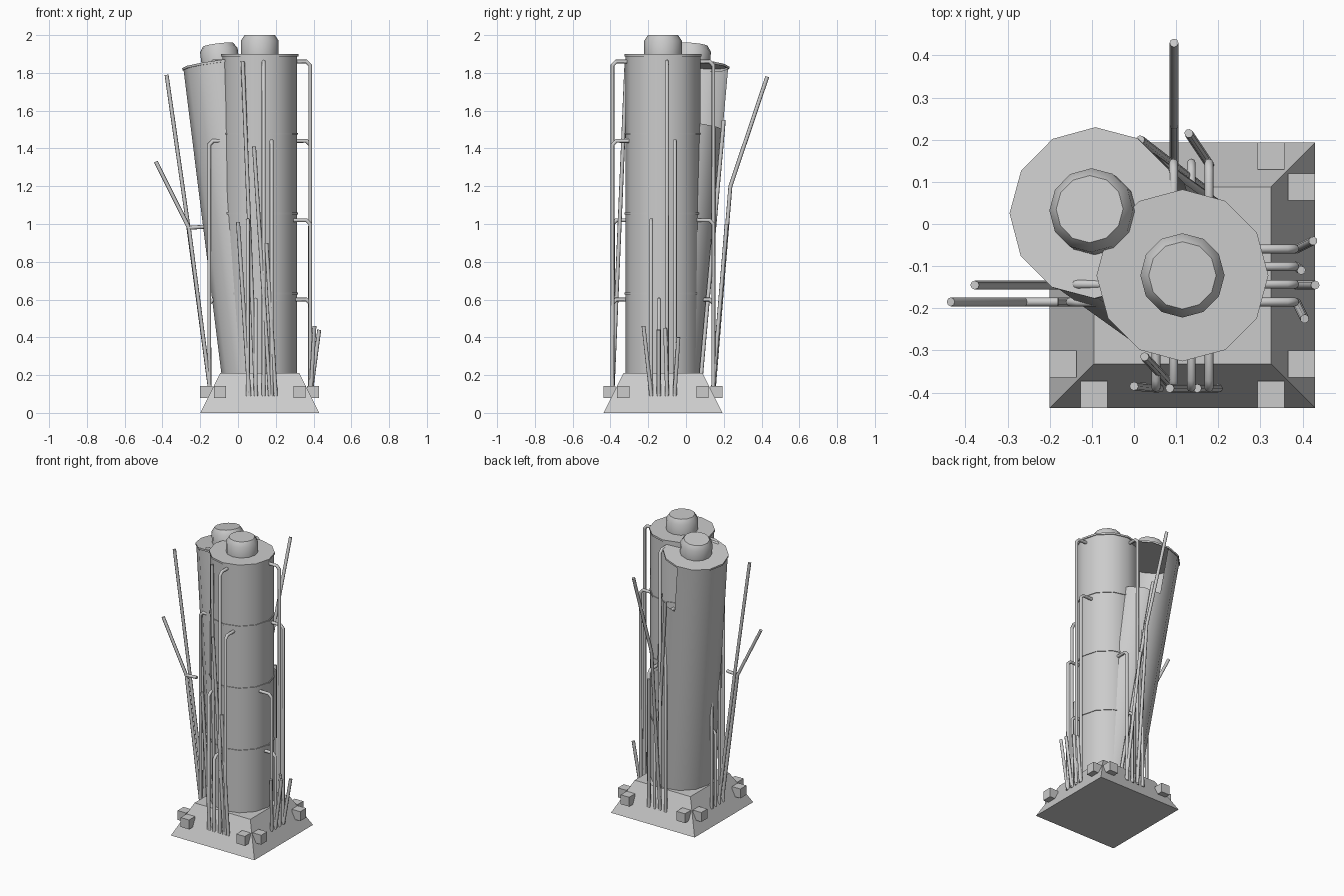
import bpy, bmesh
from math import radians, cos, sin, atan2, degrees
from mathutils import Matrix, Vector

if "Cube" in bpy.data.objects:
    bpy.data.objects.remove(bpy.data.objects["Cube"], do_unlink=True)

grey = bpy.data.materials.new("plain_grey")
grey.use_nodes = True
grey.diffuse_color = (0.6, 0.6, 0.6, 1)
grey.node_tree.nodes["Principled BSDF"].inputs["Base Color"].default_value = (0.6, 0.6, 0.6, 1)

CX, CY = 0.115, -0.122      # tower axis
SIDES = 12
FOOT = 0.21                 # top of the plinth


def finish(name, bm, smooth=False):
    mesh = bpy.data.meshes.new(name)
    bm.to_mesh(mesh)
    bm.free()
    mesh.materials.append(grey)
    obj = bpy.data.objects.new(name, mesh)
    bpy.context.collection.objects.link(obj)
    if smooth:
        bpy.ops.object.select_all(action='DESELECT')
        bpy.context.view_layer.objects.active = obj
        obj.select_set(True)
        bpy.ops.object.shade_smooth_by_angle(angle=radians(35))
    return obj


def lathe(name, profile, frame, hole=None):
    """Turn (radius, height) pairs; hole(ring, angle) leaves out wall faces."""
    bm = bmesh.new()
    step = 360 / SIDES
    rings = [[bm.verts.new((r * cos(radians(i * step)), r * sin(radians(i * step)), z))
              for i in range(SIDES)] for r, z in profile]
    for k in range(len(rings) - 1):
        for i in range(SIDES):
            if hole and hole(k, (i + 0.5) * step):
                continue
            j = (i + 1) % SIDES
            bm.faces.new((rings[k][i], rings[k][j], rings[k + 1][j], rings[k + 1][i]))
    bm.faces.new(rings[-1])
    bm.faces.new(rings[0][::-1])
    bm.transform(frame)
    return finish(name, bm, True)


# Plinth with sloping sides
bm = bmesh.new()
bmesh.ops.create_cone(bm, cap_ends=True, segments=4, radius1=0.315 * 2 ** 0.5,
                      radius2=0.21 * 2 ** 0.5, depth=FOOT)
bm.transform(Matrix.Translation((CX, CY, FOOT / 2)) @ Matrix.Rotation(radians(45), 4, 'Z'))
finish("plinth", bm)

# Two anchor blocks on each side of the plinth
for quarter in range(4):
    for side in (-1, 1):
        bm = bmesh.new()
        bmesh.ops.create_cube(bm, size=0.064)
        bm.transform(Matrix.Translation((CX, CY, 0.11)) @ Matrix.Rotation(radians(90 * quarter), 4, 'Z')
                     @ Matrix.Translation((0.283, side * 0.21, 0)))
        finish("anchor_block", bm)

# Upright silo, and a leaning one with a torn wall near its top
upright = Matrix.Translation((CX, CY, FOOT))
lean_axis = Vector((0.15, 0.21, 0)).normalized()
leaning = Matrix.Translation((CX, CY, FOOT - 0.03)) @ Matrix.Rotation(radians(-8.7), 4, lean_axis)
H = 1.69
wall = [(0.198, 0), (0.198, H * 0.8), (0.198, H - 0.012), (0.204, H - 0.012), (0.204, H)]
cap = [(0.1, H), (0.1, H + 0.07), (0.08, H + 0.1)]
lathe("upright_silo", wall, upright)
lathe("leaning_silo", wall, leaning, lambda k, a: k == 1 and 0 < a < 100)
lathe("upright_cap", cap, upright)
lathe("leaning_cap", cap, leaning)
for n in (1, 2, 3):
    z = H * n / 4
    lathe("seam_ring", [(0.203, z - 0.005), (0.203, z + 0.005)], upright)


def pipe(name, points):
    curve = bpy.data.curves.new(name, 'CURVE')
    curve.dimensions = '3D'
    curve.bevel_depth = 0.0105
    curve.bevel_resolution = 2
    curve.use_fill_caps = True
    spline = curve.splines.new('POLY')
    spline.points.add(len(points) - 1)
    for point, co in zip(spline.points, points):
        point.co = (*co, 1)
    curve.materials.append(grey)
    obj = bpy.data.objects.new(name, curve)
    bpy.context.collection.objects.link(obj)


# Feed pipes: the same four on every side, each bending into the silo
for quarter in range(4):
    turn = Matrix.Translation((CX, CY, 0)) @ Matrix.Rotation(radians(90 * quarter), 4, 'Z')
    for offset, top in ((-0.063, 1.02), (-0.021, 0.6), (0.021, 1.86), (0.063, 1.44)):
        path = [(0.267, offset, 0.09), (0.267, offset, top - 0.02),
                (0.247, offset, top), (0.18, offset, top)]
        pipe("feed_pipe", [turn @ Vector(p) for p in path])

# Loose pipes that have come away
loose = [
    [(0.095, -0.39, 0.09), (0.025, -0.315, 1.86)],
    [(0.17, -0.39, 0.09), (0.085, -0.39, 1.41)],
    [(0.06, -0.39, 0.09), (0, -0.385, 1.01)],
    [(0.2, -0.39, 0.09), (0.15, -0.39, 0.9)],
    [(0.385, -0.06, 0.1), (0.425, -0.04, 0.4)],
    [(0.385, -0.1, 0.1), (0.397, -0.11, 0.45)],
    [(0.385, -0.145, 0.1), (0.43, -0.145, 0.44)],
    [(0.385, -0.185, 0.1), (0.405, -0.225, 0.46)],
    [(0.095, 0.145, 0.1), (0.095, 0.235, 1.2), (0.095, 0.43, 1.78)],
    [(0.18, 0.14, 0.1), (0.13, 0.215, 1.0)],
    [(0.17, 0.08, 0.2), (0.015, 0.2, 1.55)],
    [(-0.145, -0.185, 0.1), (-0.26, -0.185, 0.98), (-0.435, -0.185, 1.33)],
    [(-0.145, -0.145, 0.1), (-0.265, -0.145, 1.0), (-0.378, -0.145, 1.79)],
    [(-0.26, -0.185, 0.98), (-0.18, -0.185, 0.985)],
]
for path in loose:
    pipe("loose_pipe", path)
